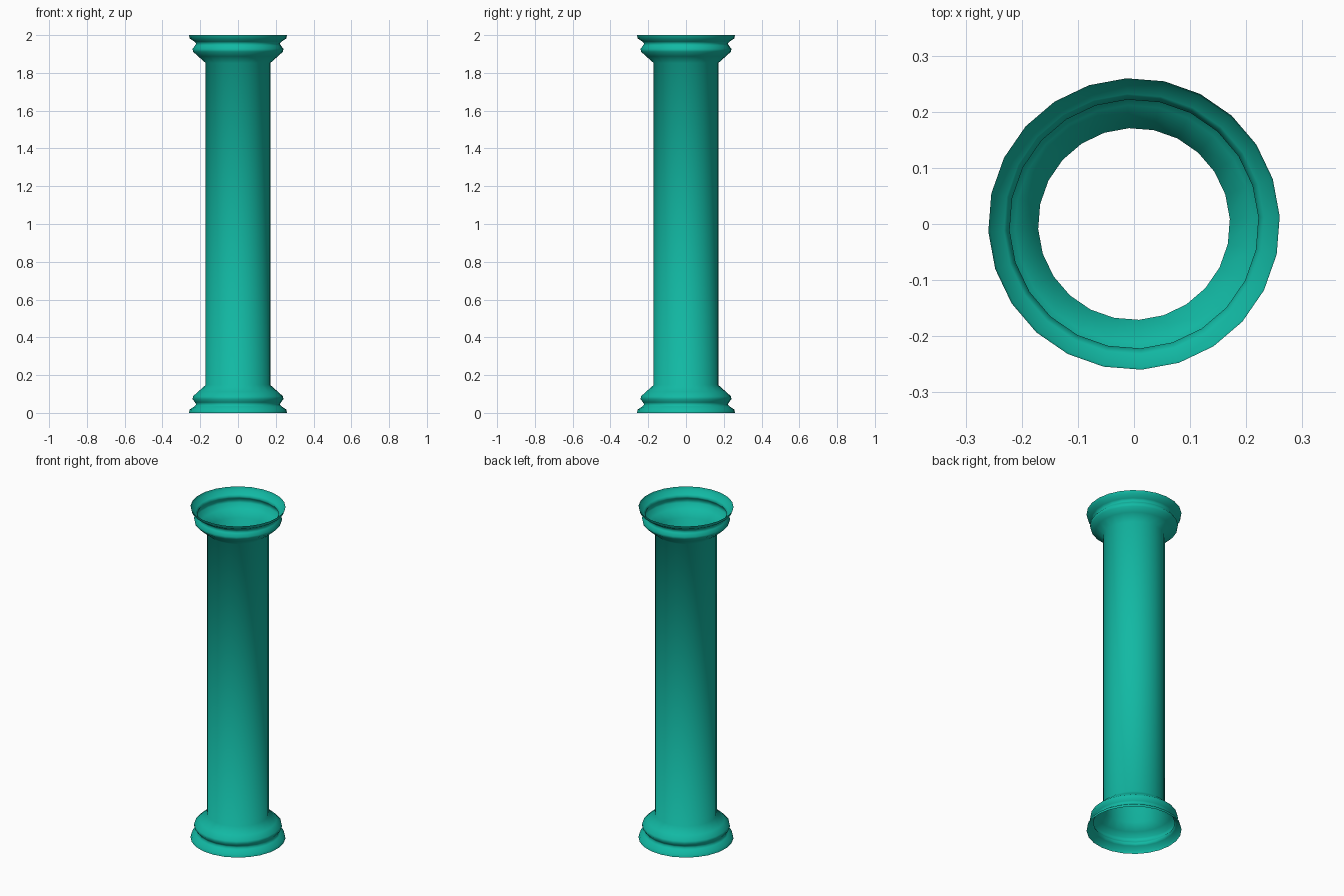
import bpy
import bmesh
import math

cube = bpy.data.objects.get("Cube")
if cube:
    bpy.data.objects.remove(cube, do_unlink=True)

SIDES = 24
HEIGHT = 2.0

# Moulding profile of one end: (radius, distance from that end)
moulding = [(0.26, 0.0), (0.256, 0.018), (0.232, 0.034), (0.222, 0.045),
            (0.228, 0.056), (0.241, 0.073), (0.238, 0.088),
            (0.212, 0.112), (0.171, 0.148)]

teal = bpy.data.materials.new("teal")
teal.use_nodes = True
colour = (0.006, 0.485, 0.37, 1.0)
teal.diffuse_color = colour
teal.node_tree.nodes["Principled BSDF"].inputs["Base Color"].default_value = colour


def lathe(name, profile):
    """Spin an open profile around z into a thin open shell."""
    bm = bmesh.new()
    rings = []
    for radius, z in profile:
        ring = []
        for i in range(SIDES):
            a = math.tau * (i + 0.2) / SIDES
            ring.append(bm.verts.new((radius * math.cos(a), radius * math.sin(a), z)))
        rings.append(ring)
    for low, high in zip(rings, rings[1:]):
        for i in range(SIDES):
            j = (i + 1) % SIDES
            bm.faces.new((low[i], low[j], high[j], high[i]))
    for face in bm.faces:
        face.smooth = True
    mesh = bpy.data.meshes.new(name)
    bm.to_mesh(mesh)
    bm.free()
    mesh.materials.append(teal)
    obj = bpy.data.objects.new(name, mesh)
    bpy.context.collection.objects.link(obj)
    return obj


# Hollow column: base moulding, straight shaft and mirrored top moulding
top = [(r, HEIGHT - z) for r, z in reversed(moulding)]
lathe("hollow_column", moulding + top)
